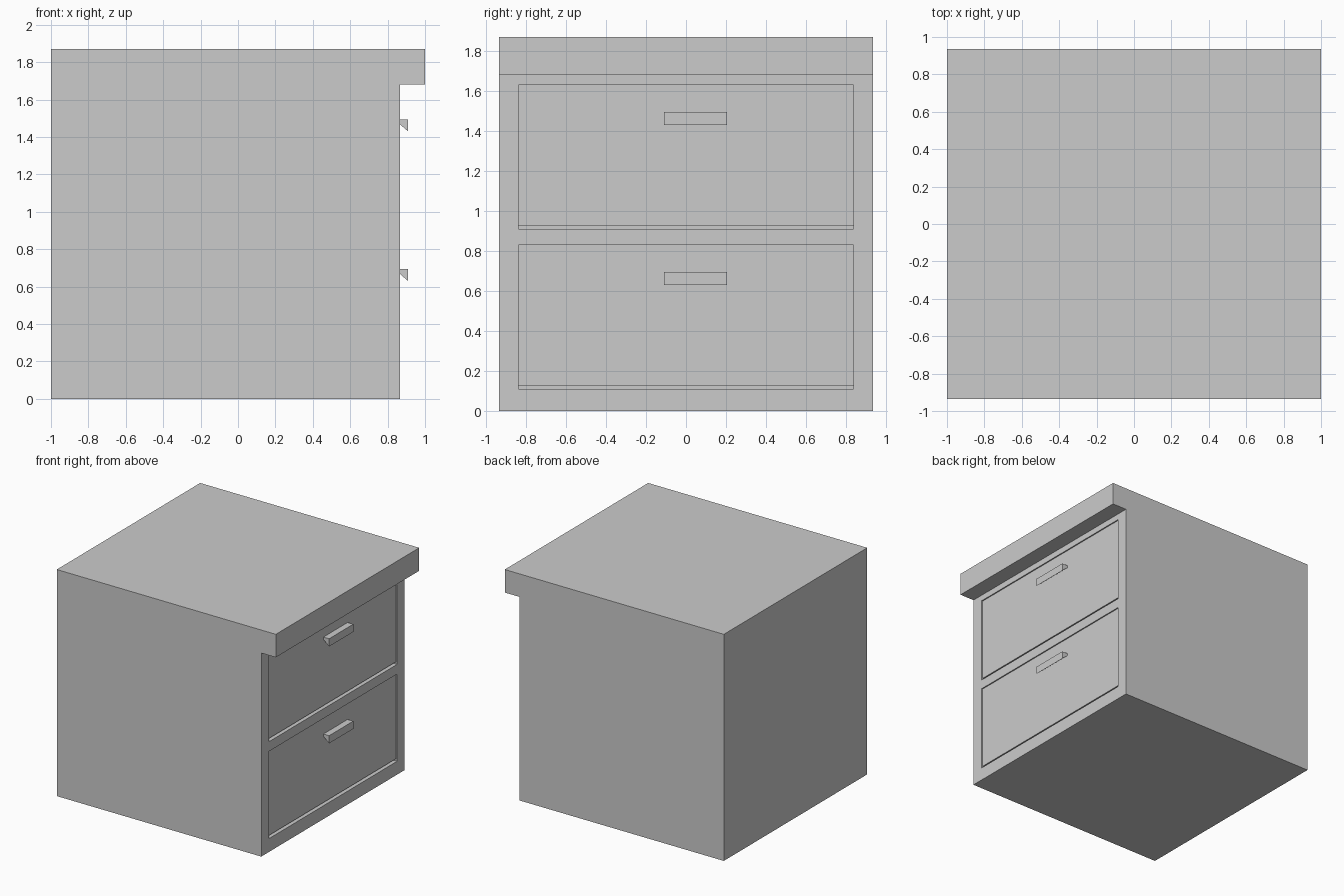
import bpy, bmesh
from mathutils import Vector

if "Cube" in bpy.data.objects:
    bpy.data.objects.remove(bpy.data.objects["Cube"])


def prism(name, profile, y0, y1, mat=None):
    """Extrude an (x, z) profile along y into a closed solid."""
    bm = bmesh.new()
    face = bm.faces.new([bm.verts.new((x, y0, z)) for x, z in profile])
    ext = bmesh.ops.extrude_face_region(bm, geom=[face])
    moved = [g for g in ext["geom"] if isinstance(g, bmesh.types.BMVert)]
    bmesh.ops.translate(bm, verts=moved, vec=Vector((0, y1 - y0, 0)))
    bmesh.ops.recalc_face_normals(bm, faces=bm.faces)
    mesh = bpy.data.meshes.new(name)
    bm.to_mesh(mesh)
    bm.free()
    obj = bpy.data.objects.new(name, mesh)
    bpy.context.collection.objects.link(obj)
    if mat:
        mesh.materials.append(mat)
    return obj


def rect(x0, x1, z0, z1):
    return [(x0, z0), (x1, z0), (x1, z1), (x0, z1)]


FRONT = 0.867     # face of the cabinet that carries the drawers
HALF = 0.935      # half width of the cabinet
DRAWER_Y = 0.837  # half width of a drawer

dark = bpy.data.materials.new("drawer_grey")
dark.diffuse_color = (0.56, 0.56, 0.56, 1)
dark.use_nodes = True
dark.node_tree.nodes["Principled BSDF"].inputs["Base Color"].default_value = dark.diffuse_color

# Cabinet with overhanging top
cabinet = prism("cabinet", [(-1, 0), (FRONT, 0), (FRONT, 1.68), (1, 1.68),
                            (1, 1.87), (-1, 1.87)], -HALF, HALF)

for label, base in (("lower", 0.11), ("upper", 0.91)):
    top = base + 0.72

    # Opening cut into the cabinet face
    cutter = prism(label + "_opening", rect(FRONT - 0.06, FRONT + 0.05, base, top),
                   -DRAWER_Y, DRAWER_Y)
    cutter.hide_render = True
    mod = cabinet.modifiers.new(label + "_opening", 'BOOLEAN')
    mod.operation = 'DIFFERENCE'
    mod.solver = 'EXACT'
    mod.object = cutter
    bpy.context.view_layer.objects.active = cabinet
    bpy.ops.object.modifier_apply(modifier=mod.name)
    bpy.data.objects.remove(cutter)

    # Slightly sunken drawer front with a finger-thin gap beneath
    face_x = FRONT - 0.01
    prism(label + "_drawer_front", rect(FRONT - 0.06, face_x, base + 0.018, top),
          -DRAWER_Y, DRAWER_Y, dark)

    # Wedge handle, set a little off centre
    hz = base + 0.52
    prism(label + "_handle", [(face_x, hz + 0.064), (0.909, hz + 0.064),
                              (0.909, hz), (face_x, hz + 0.045)],
          -0.11, 0.205, dark)
